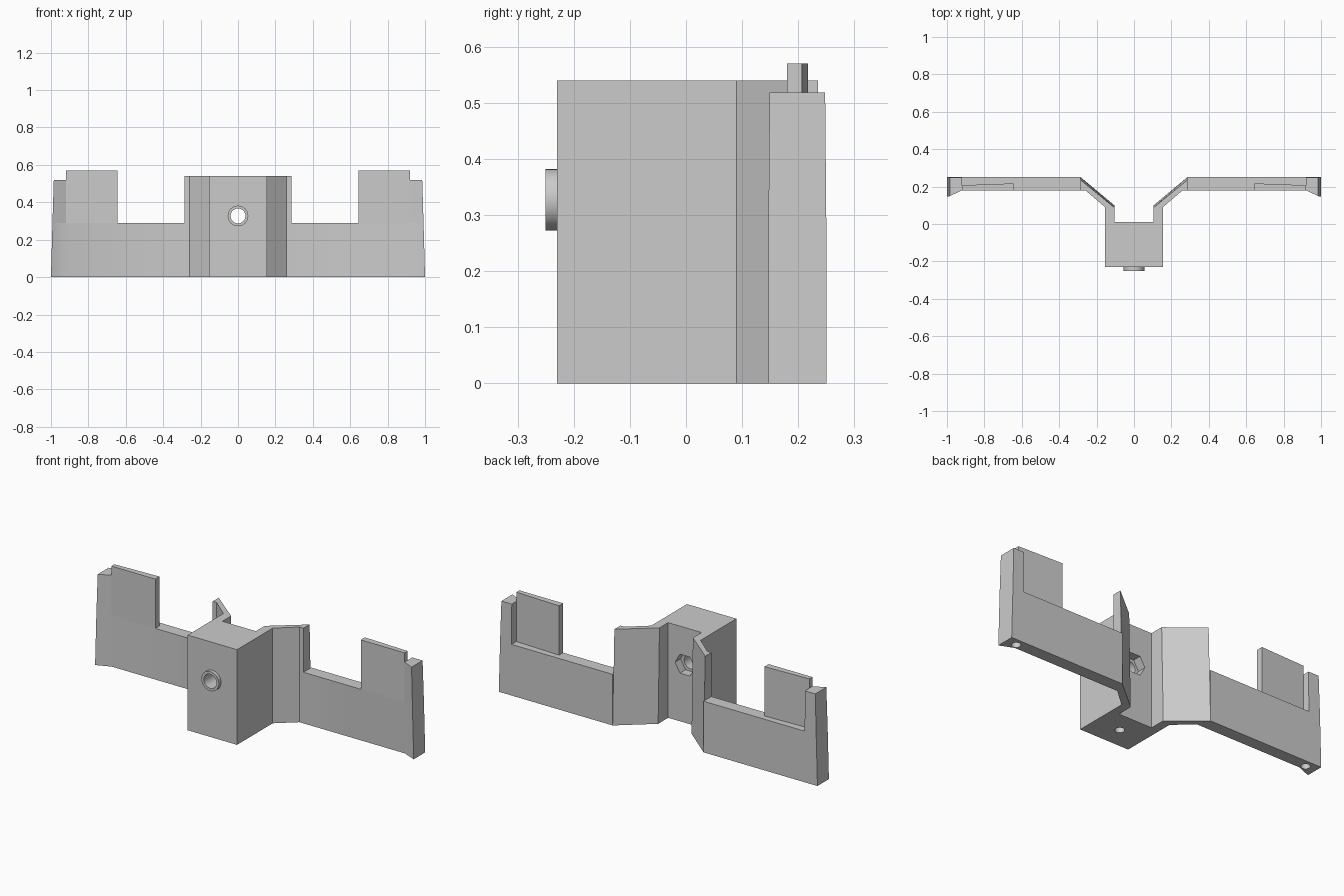
import bpy, bmesh, math
from mathutils import Matrix

cube = bpy.data.objects.get("Cube")
if cube:
    bpy.data.objects.remove(cube, do_unlink=True)

grey = bpy.data.materials.new("plain grey")
grey.use_nodes = True
GREY = (0.6, 0.6, 0.6, 1)
grey.diffuse_color = GREY
grey.node_tree.nodes["Principled BSDF"].inputs["Base Color"].default_value = GREY


def add_object(name, bm):
    bmesh.ops.recalc_face_normals(bm, faces=bm.faces)
    mesh = bpy.data.meshes.new(name)
    bm.to_mesh(mesh)
    bm.free()
    mesh.materials.append(grey)
    obj = bpy.data.objects.new(name, mesh)
    bpy.context.collection.objects.link(obj)
    return obj


def prism(name, plan, z0, z1, top=None):
    """Extruded plan outline, optionally with a different outline on top."""
    bm = bmesh.new()
    low = [bm.verts.new((x, y, z0)) for x, y in plan]
    high = [bm.verts.new((x, y, z1)) for x, y in (top or plan)]
    bm.faces.new(low)
    bm.faces.new(high)
    for i in range(len(low)):
        j = (i + 1) % len(low)
        bm.faces.new((low[i], low[j], high[j], high[i]))
    return add_object(name, bm)


def rod(name, radius, start, length, axis="Y", sides=32):
    """Cylinder running from start along +Y or +Z."""
    bm = bmesh.new()
    bmesh.ops.create_cone(bm, cap_ends=True, segments=sides, radius1=radius,
                          radius2=radius, depth=length)
    mat = Matrix.Translation((0, 0, length / 2))
    if axis == "Y":
        turn = Matrix.Rotation(math.pi / 2, 4, "Z") if sides == 6 else Matrix()
        mat = Matrix.Rotation(-math.pi / 2, 4, "X") @ mat @ turn
    bmesh.ops.transform(bm, matrix=Matrix.Translation(start) @ mat, verts=bm.verts)
    return add_object(name, bm)


def activate(obj):
    bpy.ops.object.select_all(action="DESELECT")
    obj.select_set(True)
    bpy.context.view_layer.objects.active = obj


def cut(obj, cutter):
    cutter.hide_render = True
    mod = obj.modifiers.new("cut", "BOOLEAN")
    mod.operation = "DIFFERENCE"
    mod.solver = "EXACT"
    mod.object = cutter
    activate(obj)
    bpy.ops.object.modifier_apply(modifier=mod.name)
    bpy.data.objects.remove(cutter, do_unlink=True)


def mirror(obj):
    obj.modifiers.new("mirror", "MIRROR").use_mirror_merge = False
    activate(obj)
    bpy.ops.object.modifier_apply(modifier="mirror")


def smooth(obj):
    activate(obj)
    bpy.ops.object.shade_smooth_by_angle(angle=math.radians(30))


TOP, LEDGE, BORE_Z = 0.54, 0.29, 0.327

# Central block with through bore, hexagonal nut pocket and bottom hole
block = prism("center_block", [(-.155, -.23), (.155, -.23), (.155, .01), (-.155, .01)], 0, TOP)
cut(block, rod("bore", .04, (0, -.3, BORE_Z), .5))
cut(block, rod("nut_pocket", .062, (0, -.04, BORE_Z), .1, sides=6))
cut(block, rod("bottom_hole", .025, (0, -.11, -.05), .15, "Z"))
smooth(block)

# Raised ring around the bore
boss = rod("front_boss", .055, (0, -.25, BORE_Z), .02)
cut(boss, rod("boss_bore", .04, (0, -.3, BORE_Z), .2))
smooth(boss)

# Angled walls that join the block to the wings
outer = [(.105, .01), (.155, .01), (.155, .09), (.26, .18), (.285, .18)]
walls = prism("angled_walls", outer + [(.285, .25), (.105, .1)], 0, TOP,
              outer + [(.285, .235), (.105, .088)])
mirror(walls)

# Low wings with flared ends and a hole under each end
wings = prism("wings",
              [(.285, .18), (.92, .18), (1, .147), (1, .25), (.285, .25)], 0, LEDGE,
              [(.285, .18), (.92, .18), (.992, .147), (.992, .25), (.285, .25)])
cut(wings, rod("end_hole", .024, (.935, .206, -.05), .11, "Z"))
smooth(wings)
mirror(wings)

# Flared end posts
posts = prism("end_posts", [(.92, .18), (.992, .147), (.992, .25), (.92, .25)], LEDGE, .518,
              [(.92, .18), (.985, .149), (.985, .248), (.92, .248)])
mirror(posts)

# Thin upright tabs beside the posts
tabs = prism("upright_tabs", [(.645, .18), (.92, .18), (.92, .207), (.645, .217)], LEDGE, .57)
mirror(tabs)
